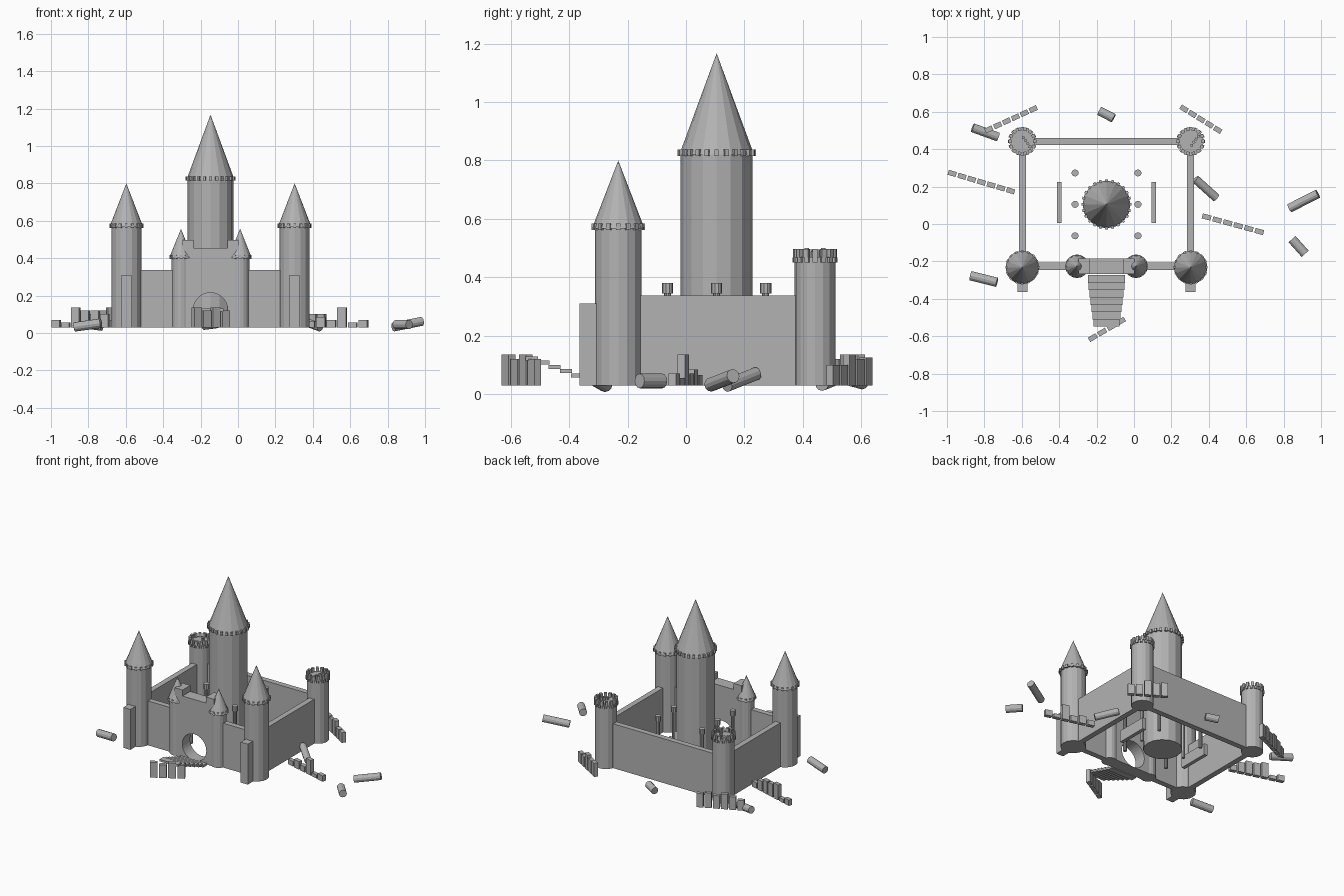
import bpy, math, random
from mathutils import Vector, Matrix

if "Cube" in bpy.data.objects:
    bpy.data.objects.remove(bpy.data.objects["Cube"])

random.seed(4)
stone = bpy.data.materials.new("grey_stone")
stone.diffuse_color = (0.45, 0.45, 0.45, 1)
stone.use_nodes = True
stone.node_tree.nodes["Principled BSDF"].inputs["Base Color"].default_value = stone.diffuse_color

CX, CY, G = -0.147, 0.105, 0.03      # castle centre and ground level
HX, HY = 0.45, 0.337                 # half spacing of the corner towers


def finish(name):
    ob = bpy.context.object
    ob.name = name
    ob.data.materials.append(stone)
    return ob


def box(name, x, y, z0, sx, sy, h, rot=0):
    bpy.ops.mesh.primitive_cube_add(size=1, location=(x, y, z0 + h / 2), rotation=(0, 0, rot))
    ob = finish(name)
    ob.scale = (sx, sy, h)
    return ob


def cyl(name, x, y, z0, z1, r, n=16):
    bpy.ops.mesh.primitive_cylinder_add(vertices=n, radius=r, depth=z1 - z0,
                                        location=(x, y, (z0 + z1) / 2))
    return finish(name)


def cone(name, x, y, z0, z1, r, n=16):
    bpy.ops.mesh.primitive_cone_add(vertices=n, radius1=r, radius2=0, depth=z1 - z0,
                                    location=(x, y, (z0 + z1) / 2))
    return finish(name)


def ring(name, x, y, z, r, n, w, d, h):
    """Circle of merlon blocks."""
    for i in range(n):
        a = 2 * math.pi * i / n
        box(name, x + r * math.cos(a), y + r * math.sin(a), z, d, w, h, a)


def spire_tower(name, x, y, r, top, cr, apex, n):
    cyl(name, x, y, G, top, r)
    ring(name + "_merlon", x, y, top - 0.005, r, n, 0.014, 0.022, 0.022)
    cone(name + "_roof", x, y, top, apex, cr)


# Keep
spire_tower("keep", CX, CY, 0.123, 0.82, 0.128, 1.167, 24)

# Corner towers: spires at the front, open battlements at the back
for s in (-1, 1):
    x, yf, yb = CX + s * HX, CY - HY, CY + HY
    spire_tower("front_tower", x, yf, 0.08, 0.567, 0.09, 0.80, 16)
    box("buttress", x, yf - 0.09, G, 0.054, 0.085, 0.28)
    cyl("back_tower", x, yb, G, 0.47, 0.07)
    ring("back_tower_corbel", x, yb, 0.45, 0.068, 16, 0.016, 0.018, 0.018)
    ring("back_tower_merlon", x, yb, 0.468, 0.066, 14, 0.018, 0.018, 0.029)
    for i in range(4):
        box("rubble", x + 0.005 + 0.012 * i, yb + s * (0.02 - 0.016 * i) * -1, 0.465,
            0.014, 0.014, 0.02 + 0.005 * i, 0.5 * i)

# Curtain walls
for s in (-1, 1):
    box("side_wall", CX + s * HX, CY, G, 0.038, 2 * HY, 0.307)
box("back_wall", CX, CY + HY, G, 2 * HX, 0.038, 0.307)
front = box("front_wall", CX, CY - HY + 0.006, G, 2 * HX, 0.038, 0.307)
gate = box("gatehouse", CX, CY - HY + 0.006, G, 0.30, 0.085, 0.425)

# Round gate opening
bpy.ops.mesh.primitive_cylinder_add(vertices=32, radius=0.092, depth=0.4,
                                    location=(CX, CY - HY, 0.123),
                                    rotation=(math.pi / 2, 0, 0))
cutter = finish("gate_cutter")
cutter.hide_render = True
for ob in (front, gate):
    m = ob.modifiers.new("opening", 'BOOLEAN')
    m.operation = 'DIFFERENCE'
    m.solver = 'EXACT'
    m.object = cutter
    bpy.context.view_layer.objects.active = ob
    bpy.ops.object.modifier_apply(modifier=m.name)
bpy.data.objects.remove(cutter)

# Gate turrets, gatehouse merlons, courtyard pillars and benches
for s in (-1, 1):
    spire_tower("gate_turret", CX + s * 0.158, CY - HY + 0.006, 0.05, 0.40, 0.063, 0.557, 12)
    box("gatehouse_merlon", CX + s * 0.12, CY - HY + 0.006, 0.45, 0.06, 0.085, 0.047)
    box("bench", CX + s * 0.252, CY + 0.01, G, 0.025, 0.22, 0.08)
    for k in (-1, 0, 1):
        x, y = CX + s * 0.168, CY + k * 0.168
        cyl("pillar", x, y, G, 0.36, 0.012, 10)
        cyl("pillar_cap", x, y, 0.345, 0.38, 0.019, 10)

# Floating steps leading out of the gate
for i in range(7):
    box("step", CX, -0.294 - 0.039 * i, 0.028 + 0.0146 * i, 0.20 - 0.01 * i, 0.042, 0.014)


# Broken outer walls: rows of blocks of uneven height
def ruin(x0, y0, x1, y1, heights):
    a, b = Vector((x0, y0)), Vector((x1, y1))
    d = b - a
    step = d.length / len(heights)
    for i, h in enumerate(heights):
        p = a + d * ((i + 0.5) / len(heights))
        box("ruin_block", p.x, p.y, G, step * 0.82, 0.027, h, math.atan2(d.y, d.x))


ruin(-0.80, 0.495, -0.515, 0.625, [0.07, 0.09, 0.105, 0.09, 0.105, 0.095])
ruin(0.245, 0.63, 0.47, 0.49, [0.095, 0.09, 0.105, 0.07, 0.07])
ruin(-0.998, 0.278, -0.634, 0.17, [0.04, 0.025, 0.105, 0.09, 0.09, 0.07, 0.04])
ruin(0.36, 0.045, 0.698, -0.048, [0.025, 0.035, 0.055, 0.04, 0.105, 0.025, 0.04][1:])
ruin(-0.245, -0.622, -0.045, -0.505, [0.105, 0.09, 0.105, 0.09])

# Fallen columns: x, y, z, heading in degrees, length, radius, rise
for x, y, z, deg, ln, r, rise in [
        (-0.795, 0.49, 0.045, -20, 0.145, 0.024, -0.02),
        (-0.147, 0.585, 0.045, -27, 0.085, 0.024, 0.01),
        (0.384, 0.19, 0.05, -42, 0.15, 0.023, -0.04),
        (0.907, 0.123, 0.047, 27, 0.17, 0.024, 0.03),
        (0.88, -0.12, 0.045, -48, 0.105, 0.025, 0.0),
        (-0.803, -0.294, 0.042, -14, 0.145, 0.025, 0.02)]:
    a = math.radians(deg)
    d = Vector((ln * math.cos(a), ln * math.sin(a), rise))
    bpy.ops.mesh.primitive_cylinder_add(vertices=12, radius=r, depth=d.length, location=(x, y, z),
                                        rotation=d.to_track_quat('Z', 'Y').to_euler())
    finish("fallen_column")
